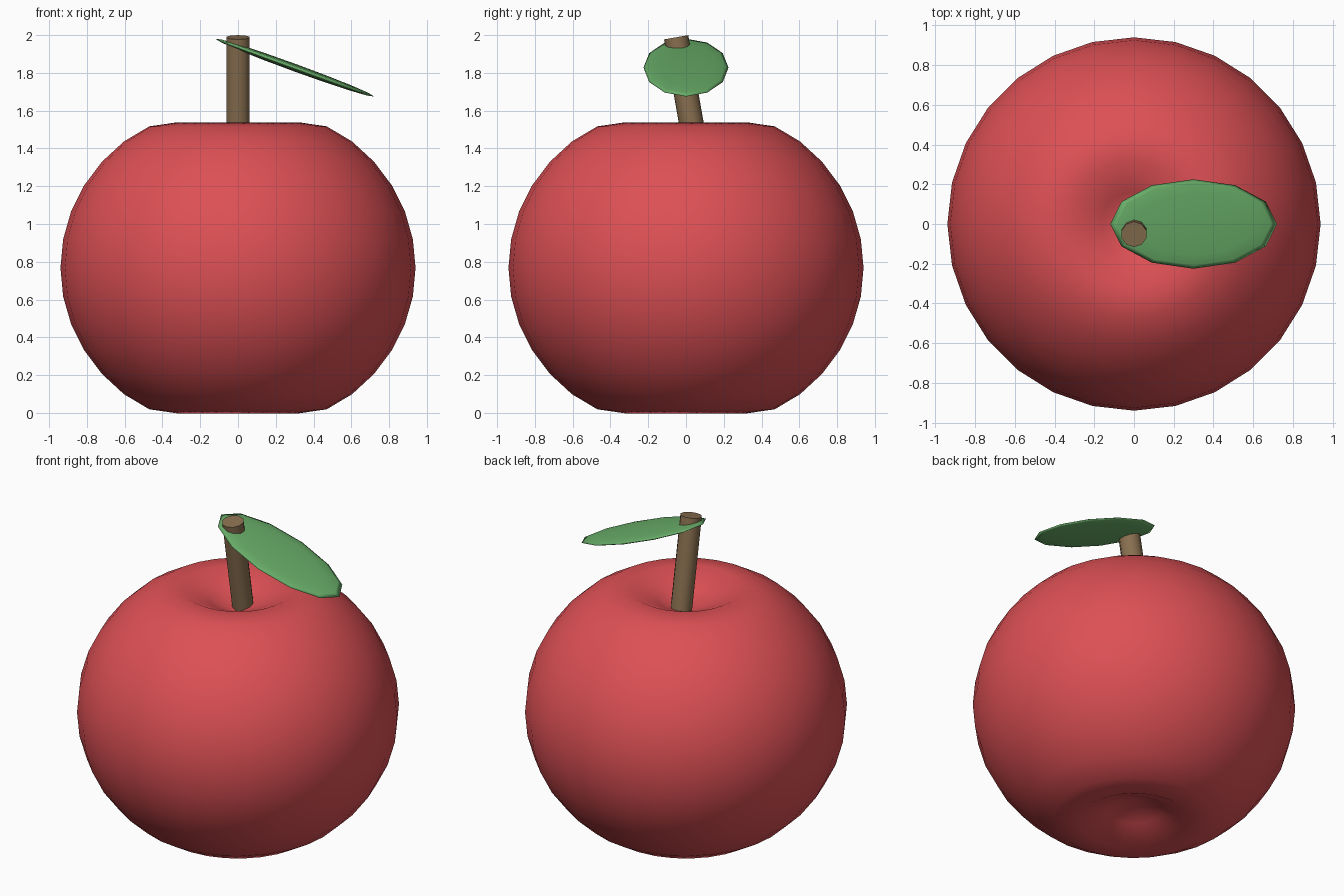
import bpy
from math import radians, exp, hypot

if "Cube" in bpy.data.objects:
    bpy.data.objects.remove(bpy.data.objects["Cube"])


def finish(name, colour, smooth_angle):
    ob = bpy.context.object
    ob.name = name
    mat = bpy.data.materials.new(name + "_colour")
    mat.diffuse_color = (*colour, 1)
    mat.use_nodes = True
    mat.node_tree.nodes["Principled BSDF"].inputs["Base Color"].default_value = mat.diffuse_color
    ob.data.materials.append(mat)
    bpy.ops.object.shade_smooth_by_angle(angle=radians(smooth_angle))
    return ob


# Fruit body: squashed sphere with a dimple at both poles
R, SQUASH, CENTRE_Z = 0.94, 0.93, 0.768
bpy.ops.mesh.primitive_uv_sphere_add(segments=28, ring_count=18, radius=R,
                                     location=(0, 0, CENTRE_Z))
fruit = finish("fruit_body", (0.72, 0.08, 0.09), 180)
for v in fruit.data.vertices:
    r = hypot(v.co.x, v.co.y)
    dent = 0.25 * exp(-(r / 0.255) ** 2)
    side = 1 if v.co.z > 0 else -1
    v.co.z = v.co.z * SQUASH - side * dent

# Stem: short rod leaning towards the front
bpy.ops.mesh.primitive_cylinder_add(vertices=10, radius=0.065, depth=0.6,
                                    location=(0, 0, 1.693),
                                    rotation=(radians(10), 0, 0))
finish("stem", (0.25, 0.16, 0.08), 40)

# Leaf: thin stretched sphere drooping to the right
bpy.ops.mesh.primitive_uv_sphere_add(segments=12, ring_count=8, radius=1,
                                     location=(0.30, 0, 1.828),
                                     rotation=(0, radians(20), 0))
leaf = finish("leaf", (0.14, 0.42, 0.14), 180)
for v in leaf.data.vertices:
    v.co.x *= 0.447
    v.co.y *= 0.225
    v.co.z *= 0.02
